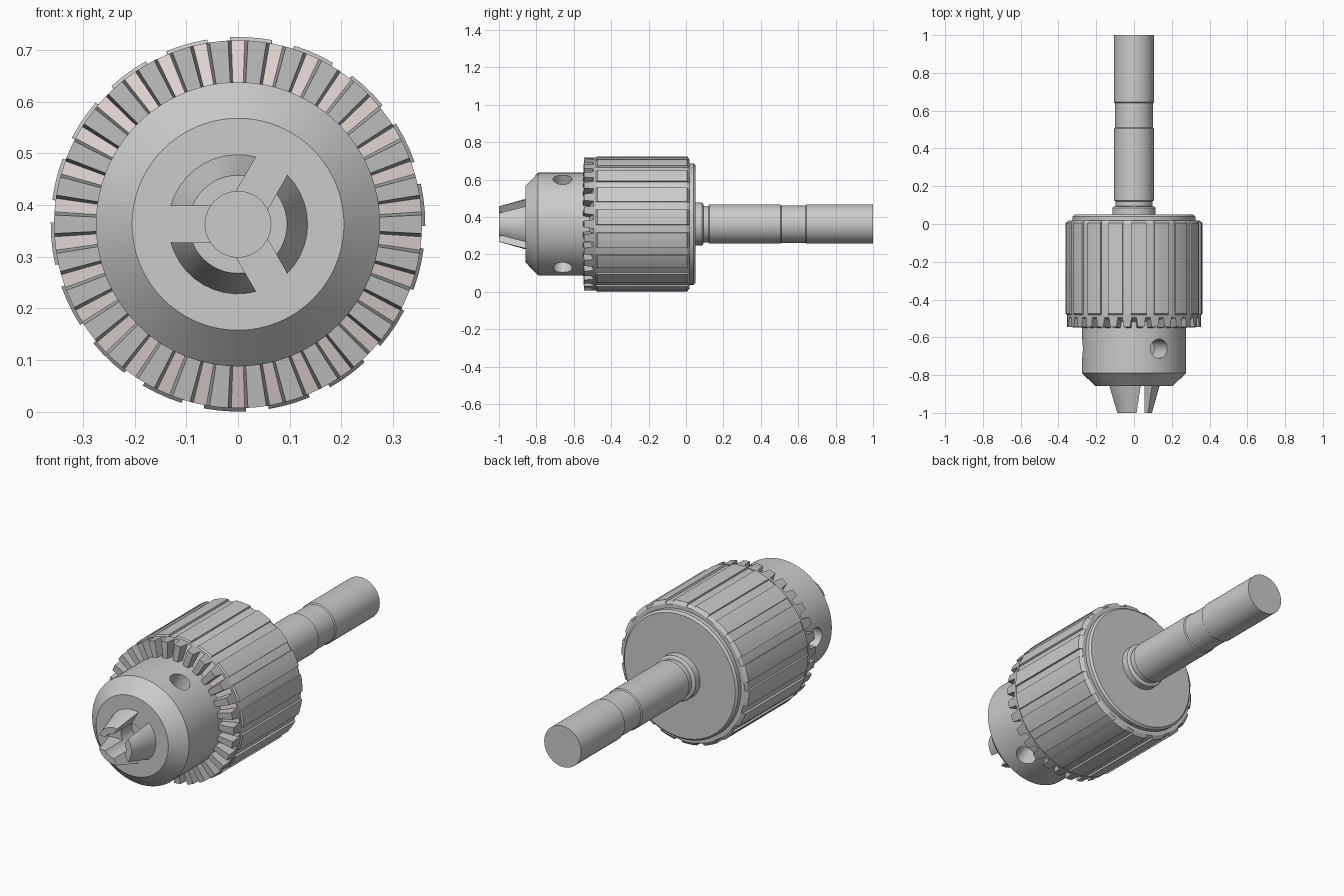
import bpy, bmesh
from math import sin, cos, asin, radians, pi
from mathutils import Vector, Matrix

if "Cube" in bpy.data.objects:
    bpy.data.objects.remove(bpy.data.objects["Cube"])

CZ = 0.3625  # height of the tool axis, which runs along y
COL = bpy.context.scene.collection


def pt(r, a, y):
    return (r * cos(a), y, CZ + r * sin(a))


def finish(bm, name, mats=()):
    bmesh.ops.remove_doubles(bm, verts=bm.verts, dist=1e-5)
    bmesh.ops.recalc_face_normals(bm, faces=bm.faces)
    me = bpy.data.meshes.new(name)
    bm.to_mesh(me)
    bm.free()
    ob = bpy.data.objects.new(name, me)
    COL.objects.link(ob)
    for m in mats:
        me.materials.append(m)
    smooth(ob)
    return ob


def smooth(ob):
    bpy.ops.object.select_all(action='DESELECT')
    ob.select_set(True)
    bpy.context.view_layer.objects.active = ob
    bpy.ops.object.shade_smooth_by_angle(angle=radians(25))


def loft(bm, rings, caps=True):
    """Skin between closed rings of points, with end caps."""
    vs = [[bm.verts.new(p) for p in ring] for ring in rings]
    n = len(vs[0])
    for a, b in zip(vs, vs[1:]):
        for i in range(n):
            j = (i + 1) % n
            bm.faces.new((a[i], a[j], b[j], b[i]))
    if caps:
        bm.faces.new(vs[0])
        bm.faces.new(vs[-1])


def lathe(name, profile, seg=72):
    """Turned solid from (radius, y) pairs."""
    bm = bmesh.new()
    loft(bm, [[pt(r, 2 * pi * i / seg, y) for i in range(seg)] for r, y in profile])
    return finish(bm, name)


# Shank with collar, neck and shallow waist
lathe("shank", [(0.115, 0.03), (0.115, 0.085), (0.108, 0.092), (0.098, 0.094),
                (0.098, 0.12), (0.105, 0.125), (0.105, 0.505), (0.1, 0.51),
                (0.1, 0.64), (0.105, 0.645), (0.105, 1.0)])

# Back plate
lathe("back_plate", [(0.325, -0.02), (0.325, 0.04), (0.315, 0.05), (0.29, 0.05)])

# Fluted grip sleeve
def flute_ring(y, cap):
    ring = []
    for k in range(18):
        c = radians(6 + 20 * k)
        for d in (-6.5, -2.2, 2.2, 6.5):
            ring.append(pt(min(0.3625, cap), c + radians(d), y))
        for d in (6.6, 10, 13.4):
            ring.append(pt(min(0.353, cap), c + radians(d), y))
    return ring

bm = bmesh.new()
loft(bm, [flute_ring(y, c) for y, c in
          ((-0.485, 0.352), (-0.474, 0.3625), (0.006, 0.3625), (0.018, 0.345))])
finish(bm, "grip_sleeve")

# Gear ring with radial teeth and pale slot floors
pale = bpy.data.materials.new("pale_slot")
pale.diffuse_color = (0.75, 0.67, 0.66, 1)
pale.use_nodes = True
pale.node_tree.nodes["Principled BSDF"].inputs["Base Color"].default_value = pale.diffuse_color
grey = bpy.data.materials.new("gear_grey")
grey.diffuse_color = (0.5, 0.5, 0.5, 1)
grey.use_nodes = True
grey.node_tree.nodes["Principled BSDF"].inputs["Base Color"].default_value = grey.diffuse_color
bm = bmesh.new()
cols = []
for k in range(30):
    c = radians(90 + 12 * k)
    for d, yi, yo in ((-3.1, -0.55, -0.545), (-2.1, -0.52, -0.495),
                      (2.1, -0.52, -0.495), (3.1, -0.55, -0.545), (6, -0.55, -0.545)):
        a = c + radians(d)
        cols.append([bm.verts.new(p) for p in
                     (pt(0.265, a, yi), pt(0.356, a, yo), pt(0.356, a, -0.48), pt(0.265, a, -0.48))])
n = len(cols)
for i in range(n):
    a, b = cols[i], cols[(i + 1) % n]
    for j in range(4):
        f = bm.faces.new((a[j], b[j], b[(j + 1) % 4], a[(j + 1) % 4]))
        if j == 0 and i % 5 == 1:
            f.material_index = 1
finish(bm, "gear_ring", (grey, pale))

# Nose body with centre bore
body = lathe("nose_body", [(0.275, -0.47), (0.275, -0.79), (0.205, -0.858),
                           (0.0635, -0.858), (0.0635, -0.77)], 96)

# Three key holes drilled into the nose
bm = bmesh.new()
for k in range(3):
    a = radians(61 + 120 * k)
    axis = Vector((cos(a), 0, sin(a)))
    mat = Matrix.Translation(Vector((0, -0.66, CZ)) + axis * 0.25) @ \
        axis.to_track_quat('Z', 'Y').to_matrix().to_4x4()
    bmesh.ops.create_cone(bm, cap_ends=True, segments=32, radius1=0.051,
                          radius2=0.051, depth=0.24, matrix=mat)
cutter = finish(bm, "key_hole_cutter")
cutter.hide_render = True
mod = body.modifiers.new("key_holes", 'BOOLEAN')
mod.operation = 'DIFFERENCE'
mod.solver = 'EXACT'
mod.object = cutter
bpy.context.view_layer.objects.active = body
bpy.ops.object.modifier_apply(modifier=mod.name)
bpy.data.objects.remove(cutter)
smooth(body)

# Three tapered jaws with parallel gaps between them
def jaw_ring(c, r_out, y, r_in=0.0635, gap=0.035, n=10):
    ring = []
    for r, s in ((r_out, 1), (r_in, -1)):
        h = radians(60) - asin(gap / r)
        ring += [pt(r, c + s * h * (2 * i / n - 1), y) for i in range(n + 1)]
    return ring

for k in range(3):
    bm = bmesh.new()
    c = radians(120 * k)
    loft(bm, [jaw_ring(c, 0.137, -0.85), jaw_ring(c, 0.095, -1.0)])
    finish(bm, f"jaw_{k + 1}")
